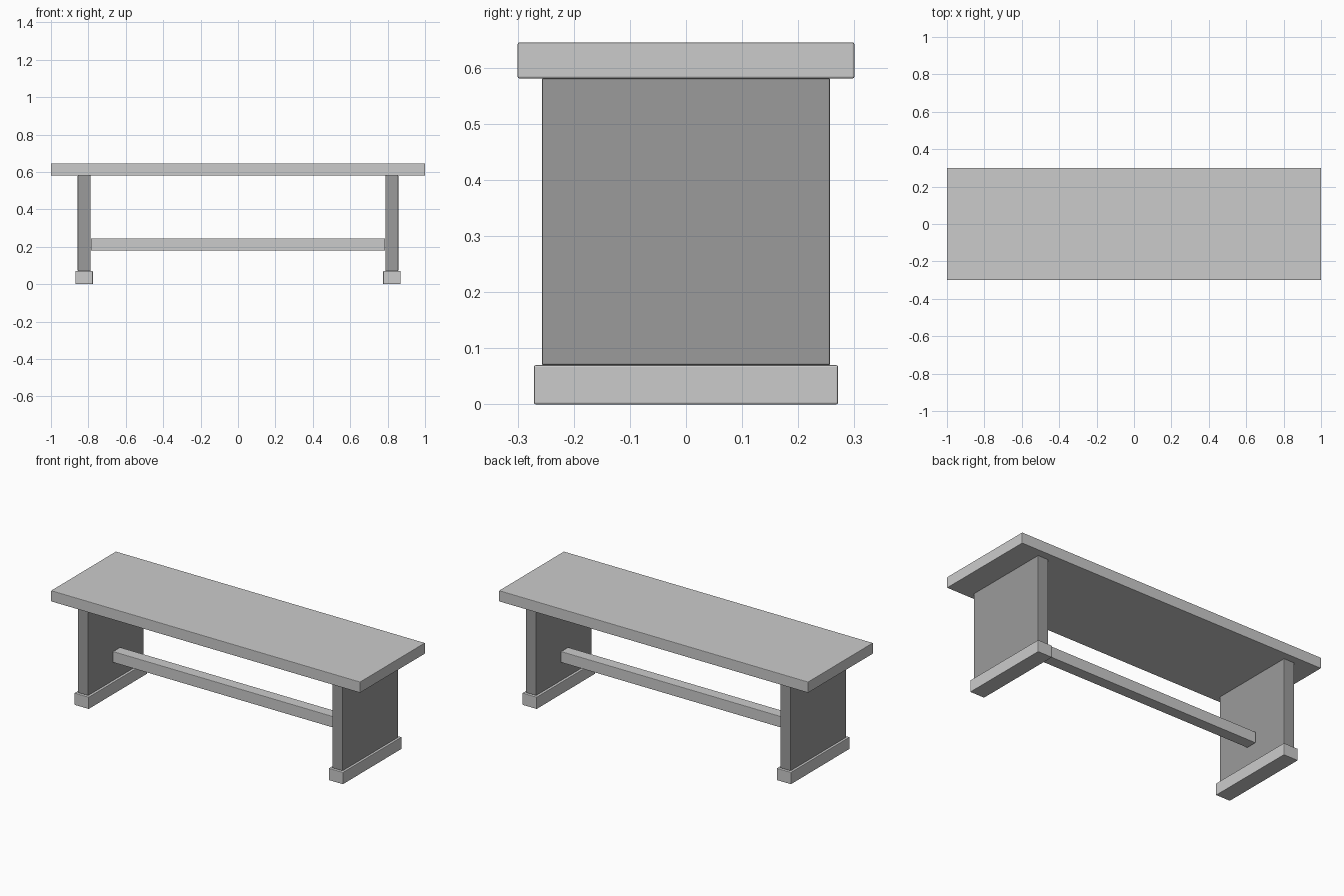
import bpy

if "Cube" in bpy.data.objects:
    bpy.data.objects.remove(bpy.data.objects["Cube"])


def grey(name, v):
    m = bpy.data.materials.new(name)
    m.diffuse_color = (v, v, v, 1)
    m.use_nodes = True
    m.node_tree.nodes["Principled BSDF"].inputs["Base Color"].default_value = m.diffuse_color
    return m


light = grey("light_grey", 0.6)
dark = grey("dark_grey", 0.33)


def box(name, x, y, z, mat):
    """Softly bevelled box spanning the given (min, max) ranges."""
    spans = (x, y, z)
    bpy.ops.mesh.primitive_cube_add(size=1, location=[(a + b) / 2 for a, b in spans])
    ob = bpy.context.object
    ob.name = name
    ob.scale = [b - a for a, b in spans]
    bpy.ops.object.transform_apply(location=False, rotation=False, scale=True)
    ob.data.materials.append(mat)
    bev = ob.modifiers.new("Bevel", 'BEVEL')
    bev.width = 0.003
    bev.segments = 2
    return ob


# Table top and lower stretcher bar
box("table_top", (-1, 1), (-0.3, 0.3), (0.581, 0.645), light)
box("stretcher", (-0.786, 0.786), (-0.033, 0.033), (0.179, 0.244), light)

# Panel legs and their feet, one at each end
for side, s in (("left", -1), ("right", 1)):
    box(side + "_leg", sorted((s * 0.789, s * 0.857)), (-0.257, 0.257), (0.07, 0.581), dark)
    box(side + "_foot", sorted((s * 0.776, s * 0.869)), (-0.271, 0.271), (0, 0.07), light)
